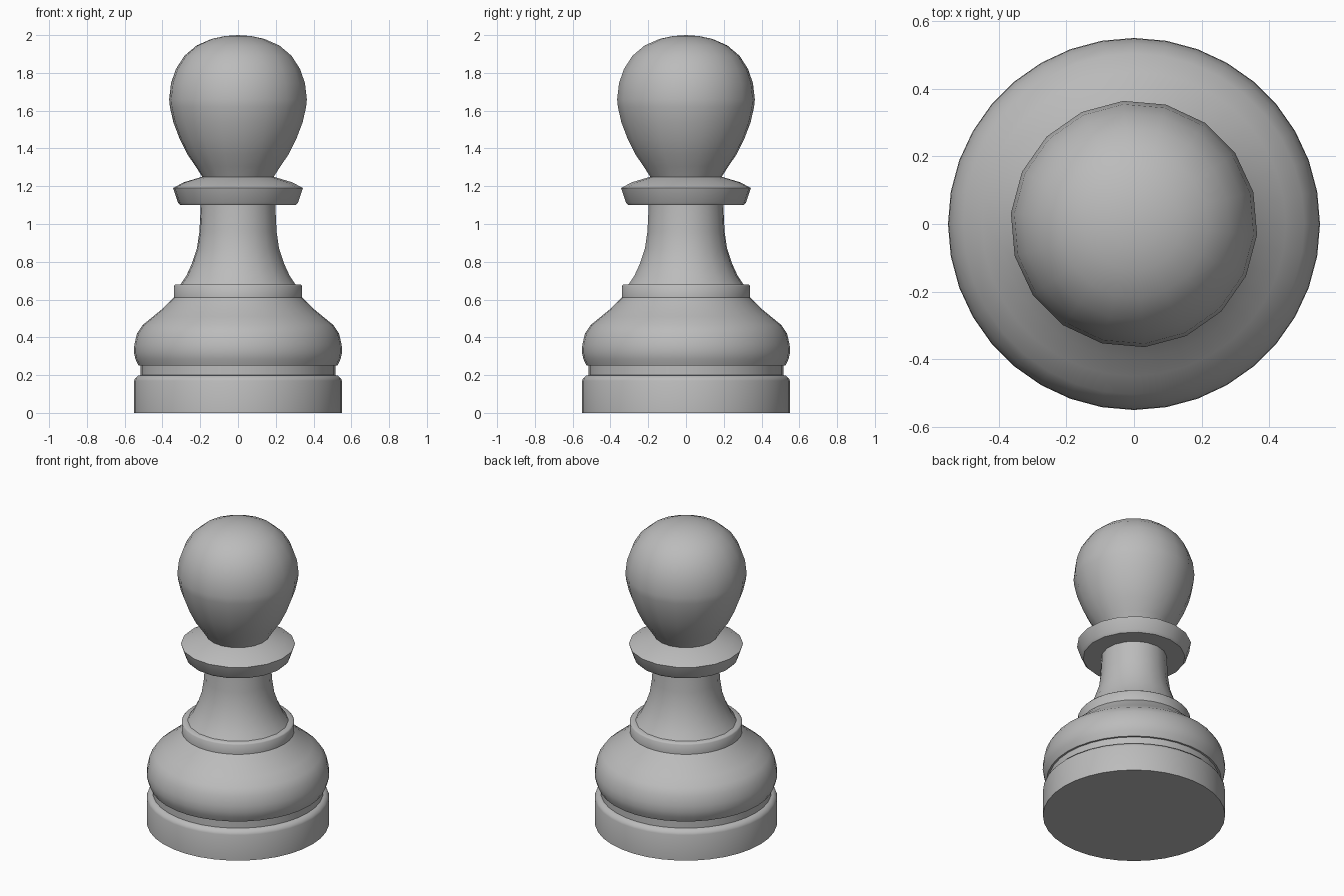
import bpy, bmesh, math

cube = bpy.data.objects.get("Cube")
if cube:
    bpy.data.objects.remove(cube, do_unlink=True)

grey = bpy.data.materials.new("stone_grey")
grey.use_nodes = True
colour = (0.5, 0.5, 0.5, 1)
grey.diffuse_color = colour
grey.node_tree.nodes["Principled BSDF"].inputs["Base Color"].default_value = colour


def turned(name, profile, sides, phase=0, sharp=30):
    """Lathe an (r, z) profile, listed bottom to top, around the z axis."""
    bm = bmesh.new()
    rings = []
    for r, z in profile:
        if r == 0:
            rings.append([bm.verts.new((0, 0, z))] * sides)
            continue
        angles = [math.radians(phase) + math.tau * i / sides for i in range(sides)]
        rings.append([bm.verts.new((r * math.cos(a), r * math.sin(a), z)) for a in angles])
    for low, high in zip(rings, rings[1:]):
        for i in range(sides):
            j = (i + 1) % sides
            corners = dict.fromkeys((low[i], low[j], high[j], high[i]))
            bm.faces.new(list(corners))
    bmesh.ops.recalc_face_normals(bm, faces=bm.faces)
    mesh = bpy.data.meshes.new(name)
    bm.to_mesh(mesh)
    bm.free()
    mesh.materials.append(grey)
    obj = bpy.data.objects.new(name, mesh)
    bpy.context.collection.objects.link(obj)
    bpy.ops.object.select_all(action="DESELECT")
    obj.select_set(True)
    bpy.context.view_layer.objects.active = obj
    bpy.ops.object.shade_smooth_by_angle(angle=math.radians(sharp))
    return obj


# Wide foot, bulging body and the step under the neck
turned("base", [(0, 0), (0.55, 0), (0.55, 0.17), (0.545, 0.182), (0.53, 0.197),
                (0.515, 0.2), (0.515, 0.25)], 36, sharp=50)
turned("body", [(0.515, 0.25), (0.527, 0.25), (0.543, 0.285), (0.551, 0.32), (0.549, 0.36),
                (0.535, 0.42), (0.505, 0.465), (0.45, 0.51), (0.395, 0.555),
                (0.36, 0.59), (0.34, 0.61)], 36, sharp=45)
turned("step_ring", [(0.34, 0.61), (0.34, 0.672), (0.333, 0.68), (0.29, 0.68)], 36, sharp=50)

# Upper parts with fewer sides
turned("neck", [(0.305, 0.68), (0.275, 0.725), (0.245, 0.79), (0.218, 0.87),
                (0.205, 0.96), (0.198, 1.1)], 18, 15)
turned("collar", [(0.19, 1.1), (0.308, 1.1), (0.32, 1.115), (0.345, 1.19),
                  (0.29, 1.22), (0.19, 1.25)], 18, 15, 50)
turned("head", [(0.19, 1.25), (0.225, 1.305), (0.27, 1.37), (0.31, 1.45), (0.344, 1.54),
                (0.362, 1.62), (0.366, 1.66), (0.356, 1.745), (0.33, 1.82),
                (0.285, 1.89), (0.22, 1.945), (0.14, 1.98), (0.07, 1.995), (0, 2)], 18, 15)
